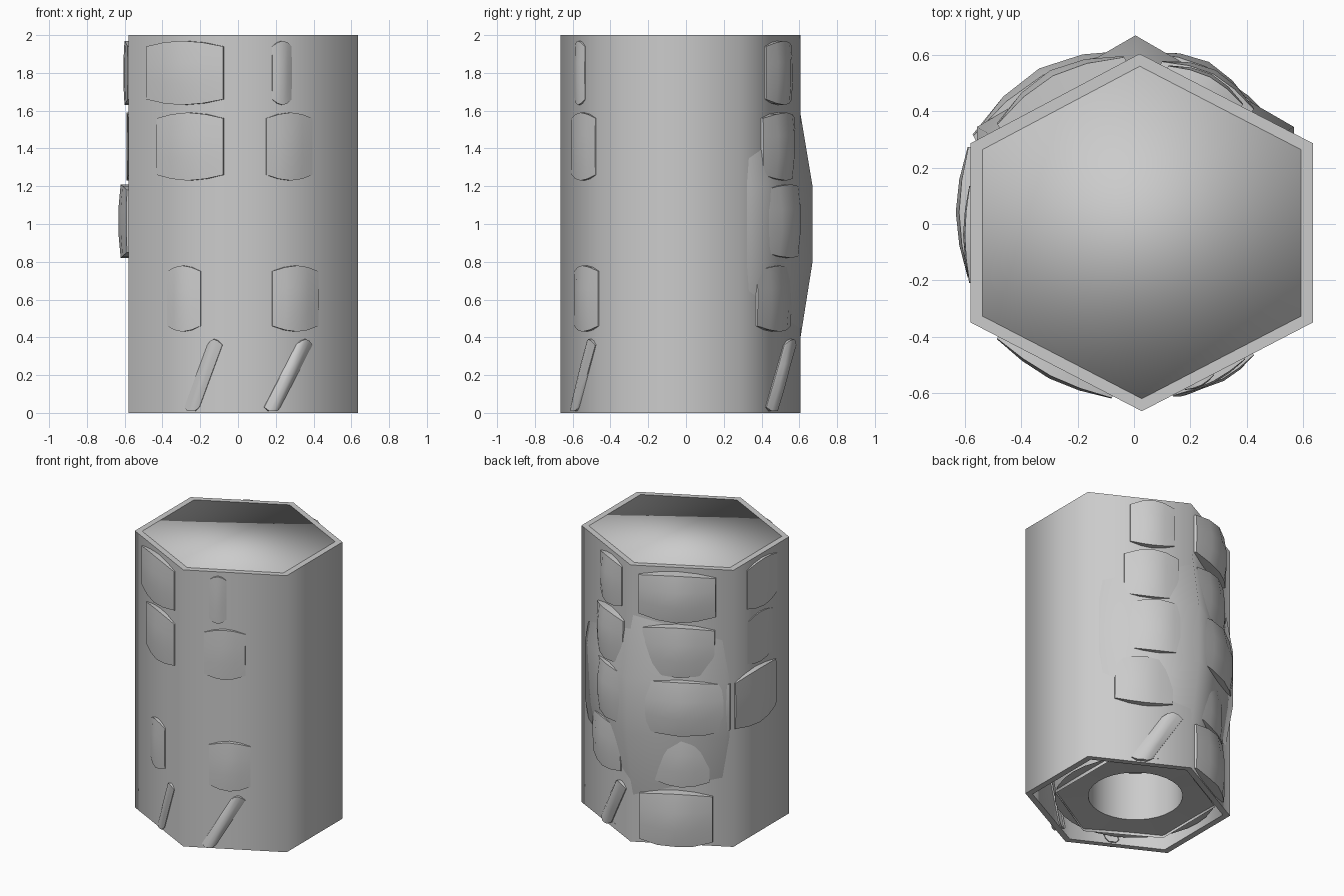
import bpy, bmesh, math
from mathutils import Vector

if "Cube" in bpy.data.objects:
    bpy.data.objects.remove(bpy.data.objects["Cube"])


def finish(name, bm, angle):
    bmesh.ops.recalc_face_normals(bm, faces=bm.faces)
    me = bpy.data.meshes.new(name)
    bm.to_mesh(me)
    bm.free()
    ob = bpy.data.objects.new(name, me)
    bpy.context.collection.objects.link(ob)
    bpy.ops.object.select_all(action='DESELECT')
    ob.select_set(True)
    bpy.context.view_layer.objects.active = ob
    bpy.ops.object.shade_smooth_by_angle(angle=math.radians(angle))
    return ob


def loft(name, rings, angle, cap_top=False):
    bm = bmesh.new()
    loops = [[bm.verts.new(p) for p in r] for r in rings]
    n = len(loops[0])
    for a, b in zip(loops, loops[1:]):
        for i in range(n):
            j = (i + 1) % n
            bm.faces.new((a[i], a[j], b[j], b[i]))
    if cap_top:
        bm.faces.new(loops[-1])
    return finish(name, bm, angle)


def lathe(name, profile, sides, angle):
    rings = []
    for r, z in profile:
        rings.append([(0.005 + r * math.cos(math.pi / 2 + math.tau * k / sides),
                       0.02 + r * math.sin(math.pi / 2 + math.tau * k / sides), z)
                      for k in range(sides)])
    return loft(name, rings, angle)


# hexagonal outer shell, counter-clockwise from the back corner
CX, CY = 0.027, -0.031
HEX = [Vector((x, y, 0)) for x, y in [(0.02, 0.605), (-0.58, 0.287), (-0.58, -0.35),
                                      (0.028, -0.665), (0.635, -0.35), (0.635, 0.287)]]


def hexring(s, z):
    return [(CX + (p.x - CX) * s, CY + (p.y - CY) * s, z) for p in HEX]


loft("hex_shell", [hexring(0.93, 0), hexring(1, 0), hexring(1, 2), hexring(0.93, 2)], 70)

# inner liner with closed, softly shaded top
loft("inner_liner", [hexring(0.93, 0), hexring(0.93, 2)], 180, cap_top=True)

# six-sided barrel that pokes through the back of the shell
lathe("barrel_core", [(0.53, 0.02), (0.58, 0.36), (0.65, 0.8), (0.65, 1.2),
                      (0.58, 1.62), (0.53, 1.95)], 6, 70)

# round opening in the underside
lathe("bottom_opening", [(0.53, 0.04), (0.31, 0.05), (0.31, 0.4), (0.15, 0.42)], 32, 40)

# stone rows, top to bottom
ROWS = [(1.66, 1.94), (1.26, 1.56), (0.85, 1.18), (0.46, 0.75), (0.03, 0.36)]


def stone(name, side, row, t0, t1, depth, shear=0.0):
    a, b = HEX[side], HEX[(side + 1) % 6]
    d = b - a
    out = Vector((d.y, -d.x, 0)).normalized()
    z0, z1 = ROWS[row]
    nu, nv = 4, 3
    bm = bmesh.new()

    def vert(i, j, base):
        u, v = i / nu, j / nv
        t = t0 + (t1 - t0) * u + shear * v
        swell = math.sin(math.pi * u)
        z = z0 + (z1 - z0) * v + 0.03 * swell * (2 * v - 1)
        z = max(0.01, z)
        h = -0.05 if base else depth * (0.2 + 0.8 * swell) * (0.75 + 0.25 * math.sin(math.pi * v))
        return bm.verts.new(a + d * t + out * h + Vector((0, 0, z)))

    g = [[vert(i, j, False) for j in range(nv + 1)] for i in range(nu + 1)]
    for i in range(nu):
        for j in range(nv):
            bm.faces.new((g[i][j], g[i + 1][j], g[i + 1][j + 1], g[i][j + 1]))
    # side walls sink into the shell
    border = ([(i, 0) for i in range(nu)] + [(nu, j) for j in range(nv)] +
              [(i, nv) for i in range(nu, 0, -1)] + [(0, j) for j in range(nv, 0, -1)])
    base = [vert(i, j, True) for i, j in border]
    for k in range(len(border)):
        m = (k + 1) % len(border)
        (i, j), (p, q) = border[k], border[m]
        bm.faces.new((g[i][j], base[k], base[m], g[p][q]))
    return finish(name, bm, 45)


# per side: row, start, end, bulge, optional lean
STONES = {
    ("back_left", 0): [(0, .08, .83, .10), (1, .12, .82, .085), (2, .03, .97, .125),
                       (3, .23, .77, .06), (4, .09, .80, .09)],
    ("left", 1): [(0, .24, .78, .028), (1, .25, .70, .012), (2, .02, .75, .055)],
    ("front_left", 2): [(0, .16, .83, .05), (1, .25, .83, .045), (3, .34, .63, .03),
                        (4, .49, .62, .025, .2)],
    ("front_right", 3): [(0, .25, .42, .02), (1, .20, .60, .03), (3, .25, .65, .04),
                         (4, .18, .32, .03, .28)],
    ("back_right", 5): [(0, .41, .84, .055), (1, .35, .88, .075), (2, .36, .97, .09),
                        (3, .26, .82, .06), (4, .42, .62, .035, .3)],
}
for (label, side), items in STONES.items():
    for it in items:
        stone(f"{label}_stone_{it[0] + 1}", side, *it)
